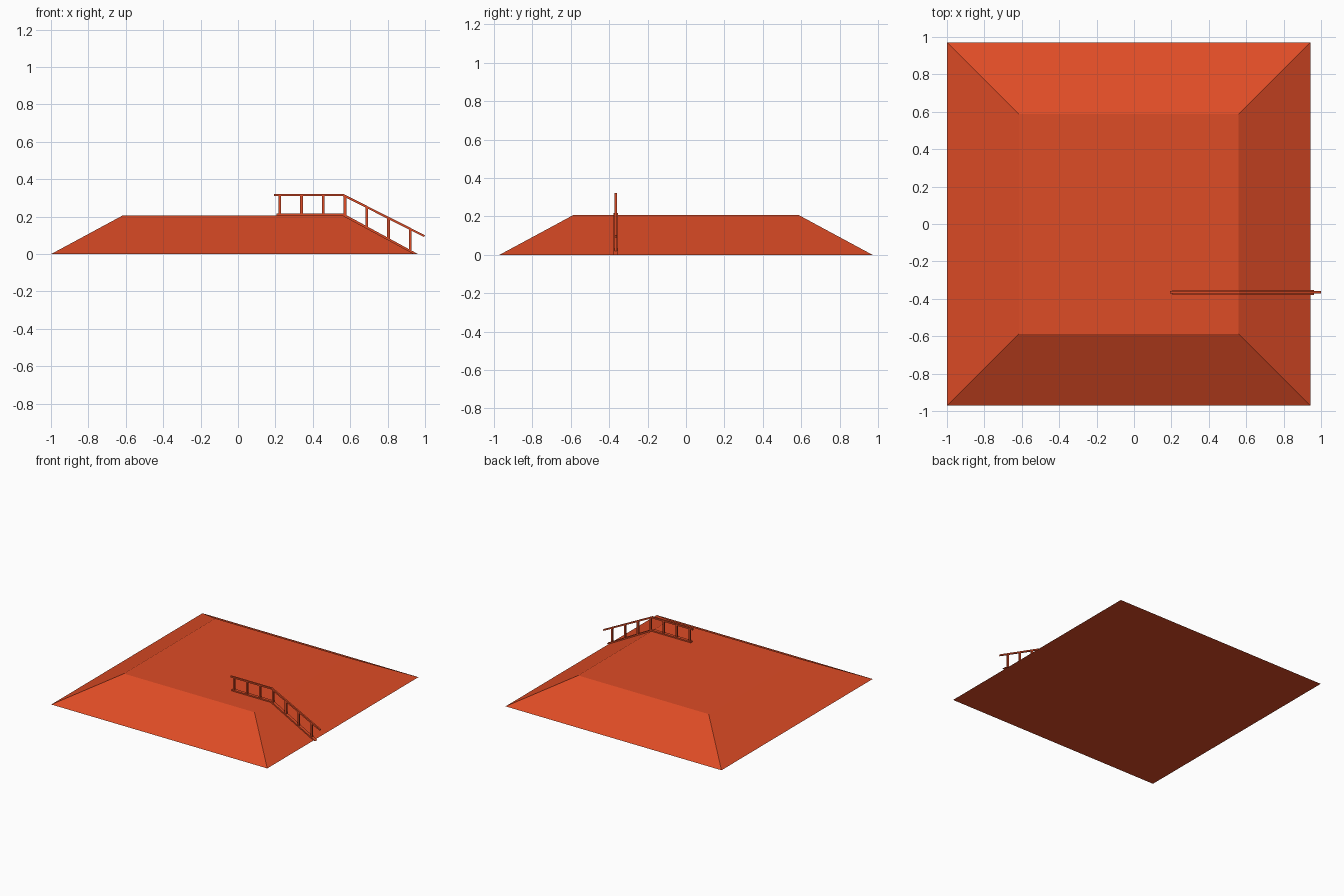
import bpy
import bmesh
from mathutils import Vector

cube = bpy.data.objects.get("Cube")
if cube:
    bpy.data.objects.remove(cube, do_unlink=True)

paint = bpy.data.materials.new("orange_red")
paint.use_nodes = True
color = (0.73, 0.072, 0.019, 1)
paint.diffuse_color = color
paint.node_tree.nodes["Principled BSDF"].inputs["Base Color"].default_value = color

RAIL_Y = -0.366
TOP = 0.207


def finish(name, bm):
    bmesh.ops.recalc_face_normals(bm, faces=bm.faces)
    mesh = bpy.data.meshes.new(name)
    bm.to_mesh(mesh)
    bm.free()
    mesh.materials.append(paint)
    obj = bpy.data.objects.new(name, mesh)
    bpy.context.collection.objects.link(obj)
    return obj


def side_profile(name, points, width):
    """Extrude an x-z outline along y, centred on the railing line."""
    bm = bmesh.new()
    face = bm.faces.new([bm.verts.new((x, RAIL_Y - width / 2, z)) for x, z in points])
    extruded = bmesh.ops.extrude_face_region(bm, geom=[face])["geom"]
    moved = [v for v in extruded if isinstance(v, bmesh.types.BMVert)]
    bmesh.ops.translate(bm, verts=moved, vec=Vector((0, width, 0)))
    return finish(name, bm)


# Flat-topped ramp: a box whose top is drawn in on all four sides
bm = bmesh.new()
bmesh.ops.create_cube(bm, size=2)
for v in bm.verts:
    upper = v.co.z > 0
    half = 0.587 if upper else 0.971
    v.co = (v.co.x * half - 0.028, v.co.y * half, TOP if upper else 0)
finish("sloped_platform", bm)

# Bottom rail lying on the platform and its slope
side_profile("bottom_rail", [(0.205, TOP), (0.558, TOP), (0.943, 0), (0.962, 0),
                             (0.563, TOP + 0.01), (0.205, TOP + 0.01)], 0.025)

# Handrail, level and then following the slope
side_profile("top_rail", [(0.192, 0.310), (0.559, 0.310), (0.994, 0.091), (0.999, 0.101),
                          (0.562, 0.322), (0.192, 0.322)], 0.013)

# Evenly spaced upright posts between the rails
for i in range(7):
    x = 0.223 + i * 0.1163
    drop = max(0, x - 0.56)
    low, high = TOP + 0.005 - drop * 0.53, 0.315 - drop * 0.504
    side_profile(f"post_{i + 1}", [(x - 0.007, low), (x + 0.007, low),
                                   (x + 0.007, high), (x - 0.007, high)], 0.013)
